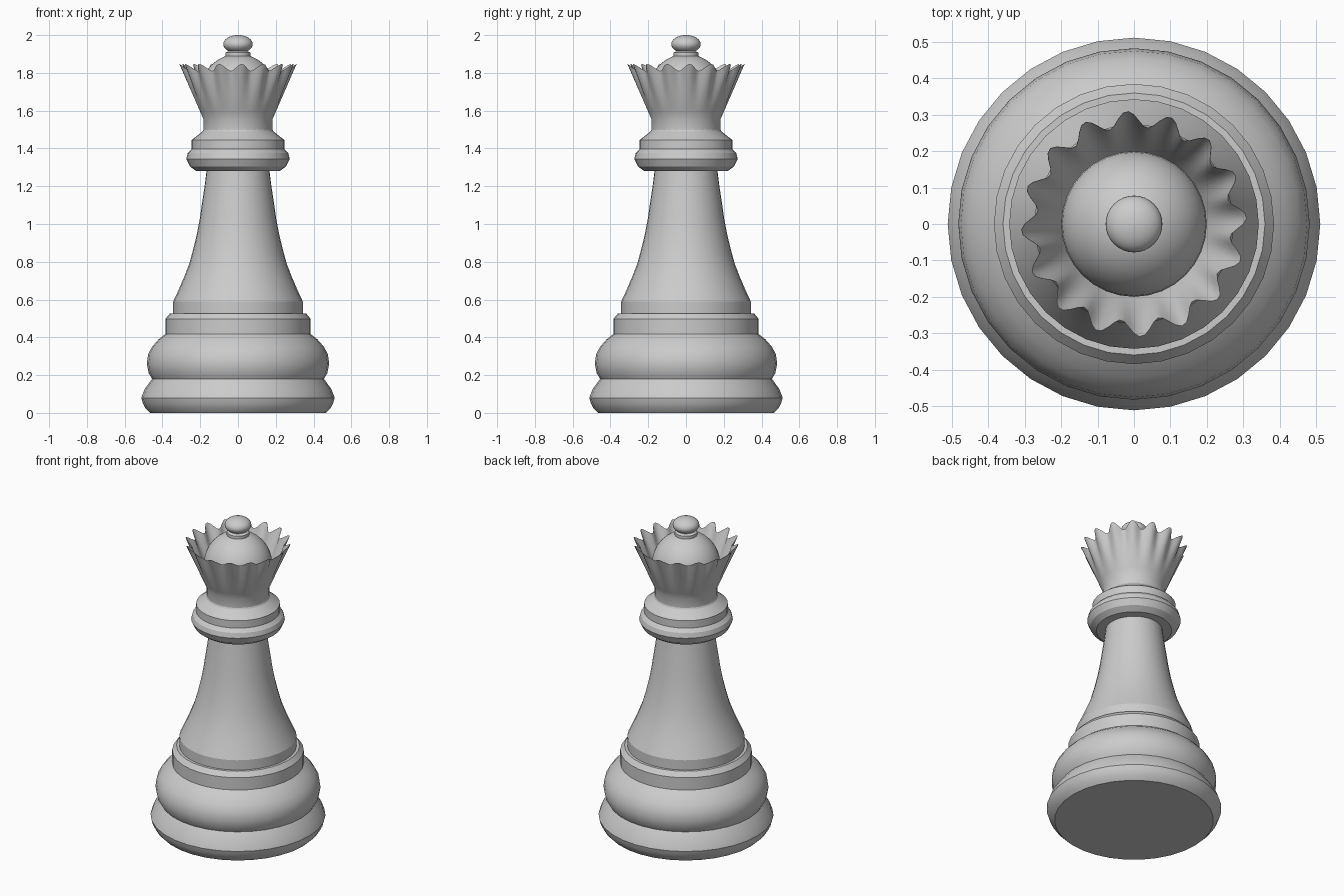
import bpy, bmesh, math

if "Cube" in bpy.data.objects:
    bpy.data.objects.remove(bpy.data.objects["Cube"])


def link(name, bm, angle=30):
    bmesh.ops.recalc_face_normals(bm, faces=bm.faces[:])
    me = bpy.data.meshes.new(name)
    bm.to_mesh(me)
    bm.free()
    ob = bpy.data.objects.new(name, me)
    bpy.context.collection.objects.link(ob)
    bpy.ops.object.select_all(action='DESELECT')
    ob.select_set(True)
    bpy.context.view_layer.objects.active = ob
    bpy.ops.object.shade_smooth_by_angle(angle=math.radians(angle))
    return ob


def rings(name, levels, n, point, angle=30, caps=True):
    # stack of rings joined by quads, optionally capped at both ends
    bm = bmesh.new()
    loops = [[bm.verts.new(point(lv, 2 * math.pi * i / n)) for i in range(n)] for lv in levels]
    for a, b in zip(loops, loops[1:]):
        for i in range(n):
            j = (i + 1) % n
            bm.faces.new((a[i], a[j], b[j], b[i]))
    if caps:
        bm.faces.new(loops[0][::-1])
        bm.faces.new(loops[-1])
    return link(name, bm, angle)


def lathe(name, profile, n=32, angle=30):
    return rings(name, profile, n,
                 lambda p, a: (p[0] * math.cos(a), p[0] * math.sin(a), p[1]), angle)


# Base, body and collar turned from one profile
lathe("turned_body", [
    (.465, 0), (.49, .025), (.505, .055), (.512, .08), (.495, .125), (.455, .18),
    (.473, .21), (.483, .26), (.476, .31), (.455, .35), (.42, .39), (.385, .417),
    (.385, .497), (.36, .527), (.343, .527), (.343, .59),
    (.315, .65), (.285, .72), (.258, .79), (.236, .87), (.217, .95), (.202, 1.03),
    (.189, 1.12), (.177, 1.2), (.167, 1.28),
    (.22, 1.28), (.255, 1.305), (.274, 1.345), (.266, 1.375), (.245, 1.397),
    (.245, 1.445), (.188, 1.49), (.183, 1.5)], angle=24)


# Fluted crown with sixteen scalloped points: outer wall up, inner wall down
def crown_point(level, a):
    t, inset = level
    wave = .5 + .5 * math.cos(16 * (a - math.radians(3.5)))
    if t < 0:
        r, z = .183, 1.555 + .065 * t
    else:
        r = .183 + t * .128 - (1 - wave) * .044 * t ** 1.5
        z = 1.555 + t * (.255 + .037 * wave)
    r -= inset
    return (r * math.cos(a), r * math.sin(a), z)


steps = [i / 7 for i in range(8)]
levels = [(-1, 0)] + [(t, 0) for t in steps]
levels += [(t, .012 * (1 - t) + .001) for t in reversed(steps)]
rings("crown", levels, 128, crown_point, angle=40)

# Dome inside the crown
dome = [(.17, 1.55), (.19, 1.62), (.198, 1.66)]
dome += [(.2 * math.cos(math.radians(a)), 1.7 + .2 * math.sin(math.radians(a)))
         for a in range(0, 80, 10)] + [(.01, 1.9)]
lathe("dome", dome)

# Finial: short neck and flattened ball
finial = [(.066, 1.87), (.066, 1.907)]
finial += [(.078 * math.cos(math.radians(a)), 1.952 + .048 * math.sin(math.radians(a)))
           for a in range(-50, 90, 10)] + [(.003, 2.0)]
lathe("finial", finial, angle=35)
